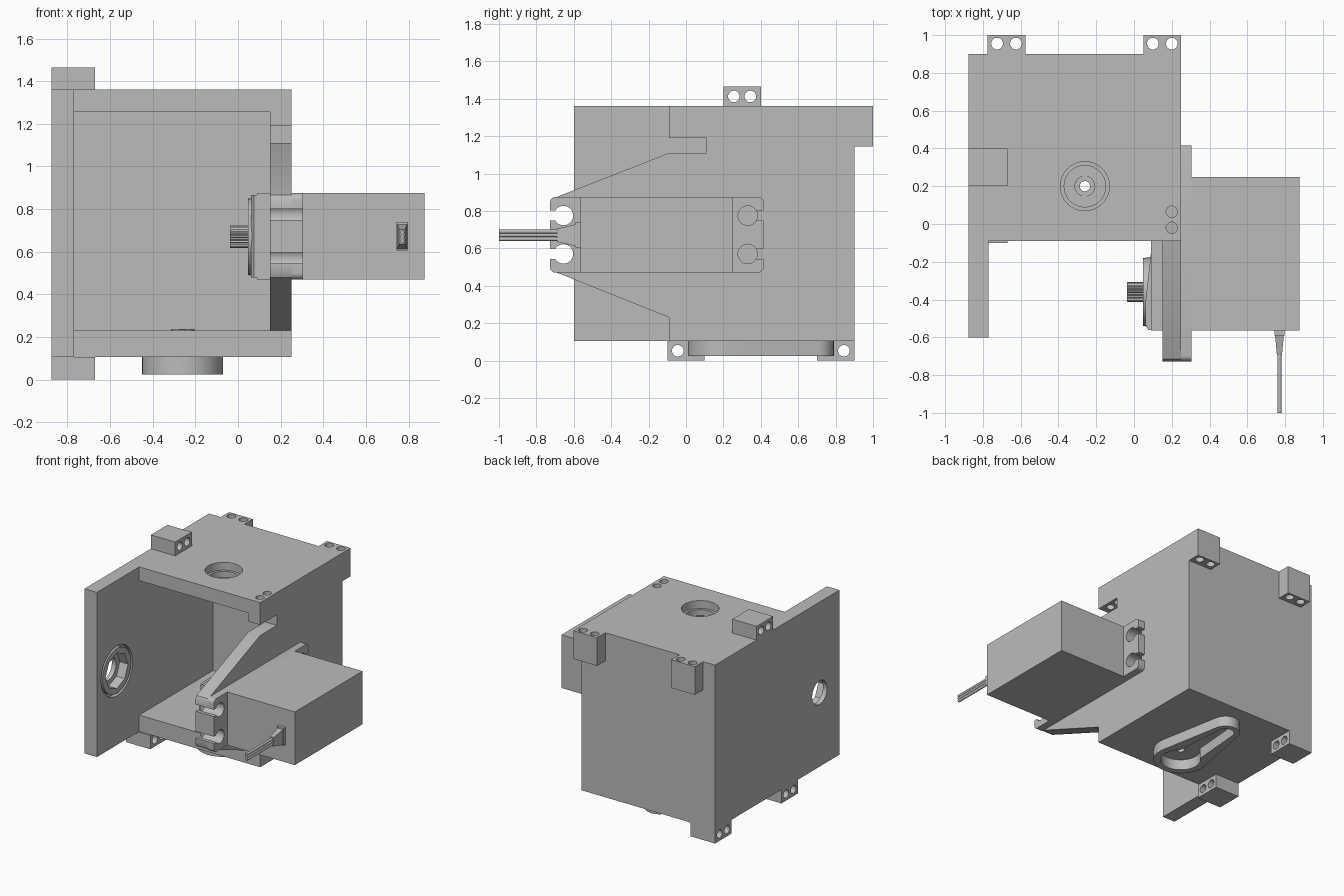
import bpy, bmesh
from math import sin, cos, pi, asin
from mathutils import Vector

cube = bpy.data.objects.get("Cube")
if cube:
    bpy.data.objects.remove(cube, do_unlink=True)

grey = bpy.data.materials.new("plain grey")
grey.use_nodes = True
grey.diffuse_color = (0.5, 0.5, 0.5, 1)
grey.node_tree.nodes["Principled BSDF"].inputs["Base Color"].default_value = (0.5, 0.5, 0.5, 1)


def place(axis, p, h):
    """Put a 2D profile point at height h along the given axis."""
    a, b = p
    return {"x": (h, a, b), "y": (a, h, b), "z": (a, b, h)}[axis]


def prism(name, axis, pts, lo, hi, taper=1.0):
    """Extrude a profile along an axis, optionally scaling the far end."""
    mid = sum((Vector(p) for p in pts), Vector((0, 0))) / len(pts)
    bm = bmesh.new()
    near = [bm.verts.new(place(axis, p, lo)) for p in pts]
    far = [bm.verts.new(place(axis, mid + (Vector(p) - mid) * taper, hi)) for p in pts]
    bm.faces.new(near)
    bm.faces.new(far)
    for i in range(len(pts)):
        j = (i + 1) % len(pts)
        bm.faces.new((near[i], near[j], far[j], far[i]))
    bmesh.ops.recalc_face_normals(bm, faces=bm.faces)
    mesh = bpy.data.meshes.new(name)
    bm.to_mesh(mesh)
    bm.free()
    mesh.materials.append(grey)
    obj = bpy.data.objects.new(name, mesh)
    bpy.context.collection.objects.link(obj)
    return obj


def rect(a0, a1, b0, b1):
    return [(a0, b0), (a1, b0), (a1, b1), (a0, b1)]


def box(name, x, y, z):
    return prism(name, "z", rect(*x, *y), *z)


def arc(a, b, r, start=0.0, end=2 * pi, n=32):
    full = abs(end - start - 2 * pi) < 1e-6
    steps = n if full else n + 1
    return [(a + r * cos(start + (end - start) * i / n),
             b + r * sin(start + (end - start) * i / n)) for i in range(steps)]


def rod(name, axis, a, b, r, lo, hi, n=32, taper=1.0):
    return prism(name, axis, arc(a, b, r, n=n), lo, hi, taper)


def select(obj):
    bpy.ops.object.select_all(action="DESELECT")
    obj.select_set(True)
    bpy.context.view_layer.objects.active = obj


def cut(obj, *cutters):
    """Subtract each cutter and throw it away."""
    for c in cutters:
        c.hide_render = True
        select(obj)
        mod = obj.modifiers.new("cut", "BOOLEAN")
        mod.object, mod.operation, mod.solver = c, "DIFFERENCE", "EXACT"
        bpy.ops.object.modifier_apply(modifier=mod.name)
        bpy.data.objects.remove(c, do_unlink=True)
    return obj


def tapered_loop(x, y0, r0, y1, r1):
    """Outline around two circles of different size."""
    a = asin((r0 - r1) / (y1 - y0))
    return arc(x, y0, r0, pi - a, 2 * pi + a) + arc(x, y1, r1, a, pi - a)


LEFT, INNER, WALL, RIGHT = -0.875, -0.77, 0.15, 0.25
FRONT, BACK, BASE, TOP = -0.09, 0.9, 0.105, 1.36
HUB = (-0.26, 0.2)
AXLE = (-0.36, 0.67)
SLOT_Z = (0.57, 0.775)

# Frame: floor, roof, back and long side wall
floor = box("floor_plate", (INNER, WALL), (FRONT, BACK), (BASE, 0.23))
cut(floor, rod("c", "z", *HUB, 0.027, 0, 0.4))
roof = box("roof_plate", (INNER, WALL), (FRONT, BACK), (1.255, TOP))
cut(roof, rod("c", "z", *HUB, 0.11, 1.2, 1.4), rod("c", "z", *HUB, 0.13, 1.3, 1.4))
box("back_plate", (INNER, WALL), (0.8, BACK), (0.23, 1.255))
side = box("long_side_wall", (LEFT, INNER), (-0.6, BACK), (BASE, TOP))
cut(side, rod("c", "x", *AXLE, 0.09, -1, 0),
    rod("c", "x", *AXLE, 0.19, INNER - 0.03, 0),
    rod("c", "x", *AXLE, 0.135, INNER - 0.07, 0, n=8))
cut(rod("bearing_ring", "x", *AXLE, 0.172, INNER - 0.03, INNER),
    rod("c", "x", *AXLE, 0.135, -1, 0, n=8))

# Raised ring and ribs under the roof opening
cut(rod("floor_ring", "z", *HUB, 0.055, 0.23, 0.238), rod("c", "z", *HUB, 0.027, 0, 1))
for s in (-1, 1):
    y = sorted((HUB[1] + s * 0.053, HUB[1] + s * 0.11))
    box("floor_rib", (HUB[0] - 0.015, HUB[0] + 0.015), y, (0.23, 0.236))

# Motor wall with its pointed front arm and notch
outline = [(BACK, BASE), (BACK, TOP), (FRONT, TOP), (FRONT, 1.19), (0.11, 1.19),
           (0.11, 1.11), (FRONT, 1.11), (-0.69, 0.875), (-0.715, 0.865), (-0.727, 0.84),
           (-0.727, 0.505), (-0.715, 0.48), (-0.69, 0.47), (FRONT, 0.23), (FRONT, BASE)]
wall = prism("motor_wall", "x", outline, WALL, RIGHT)
for y in (-0.02, 0.065):
    cut(wall, rod("c", "z", 0.2, y, 0.03, 1.15, 1.4))

# Motor flange, with open screw slots shared by the wall
flange_shape = (arc(-0.697, 0.5, 0.03, pi, 1.5 * pi, 6) + arc(0.385, 0.5, 0.03, 1.5 * pi, 2 * pi, 6)
                + arc(0.385, 0.845, 0.03, 0, pi / 2, 6) + arc(-0.697, 0.845, 0.03, pi / 2, pi, 6))
flange = prism("motor_flange", "x", flange_shape, RIGHT, 0.305)
for z in SLOT_Z:
    for y, edge in ((-0.655, -0.8), (0.33, 0.5)):
        ys = sorted((y, edge))
        cut(flange, rod("c", "x", y, z, 0.052, 0.1, 0.4),
            box("c", (0.1, 0.4), ys, (z - 0.026, z + 0.026)))
        cut(wall, rod("c", "x", y, z, 0.052, 0.1, 0.4))
        if y < 0:
            cut(wall, box("c", (0.1, 0.4), ys, (z - 0.026, z + 0.026)))

# Mounting tabs with paired holes
for x in (-0.775, 0.05):
    tab = box("back_tab", (x, x + 0.2), (BACK, 1.0), (1.145, TOP))
    for dx in (0.05, 0.15):
        cut(tab, rod("c", "z", x + dx, 0.955, 0.031, 1, 1.5))
for name, y, z in (("top_lug", 0.2, TOP), ("front_foot", -0.1, 0), ("back_foot", 0.7, 0)):
    lug = box(name, (LEFT, -0.67), (y, y + 0.2), (z, z + 0.105))
    for dy in (0.056, 0.144):
        cut(lug, rod("c", "x", y + dy, z + 0.052, 0.031, -1, 0))

# Tapered arm pocket under the floor
cut(prism("arm_socket", "z", tapered_loop(*HUB, 0.19, 0.69, 0.1), 0.025, BASE),
    prism("c", "z", tapered_loop(*HUB, 0.1, 0.69, 0.06), 0, 0.2),
    rod("c", "z", *HUB, 0.14, 0, 0.2))

# Motor body, gear cover and splined shaft
box("motor_body", (0.305, 0.875), (-0.565, 0.25), (0.47, 0.875))
box("motor_neck", (0.09, WALL), (-0.565, 0.25), (0.47, 0.875))
cover = [(0.1, 0.25), (0.09, -0.15), (0.062, -0.4), (0.062, -0.535), (0.075, -0.56), (0.1, -0.56)]
prism("gear_cover", "z", cover, 0.478, 0.867)
rod("gear_boss", "x", *AXLE, 0.185, 0.09, 0.047, taper=0.97)
spline = [(AXLE[0] + r * cos(t * pi / 24), AXLE[1] + r * sin(t * pi / 24))
          for t in range(48) for r in ((0.052, 0.046)[t % 2],)]
prism("output_shaft", "x", spline, -0.037, 0.05)

# Cable: socket collar, strain relief and three wires
box("cable_collar", (0.743, 0.797), (-0.59, -0.565), (0.605, 0.74))
prism("strain_relief", "y", rect(0.747, 0.793, 0.612, 0.728), -0.59, -0.69, 0.6)
for z in (0.65, 0.67, 0.69):
    rod("wire", "y", 0.77, z, 0.0105, -1.0, -0.68, n=12)

# Smooth the round parts, keep edges sharp
for obj in bpy.context.scene.objects:
    if obj.type == "MESH":
        select(obj)
        bpy.ops.object.shade_smooth_by_angle(angle=pi / 7)
